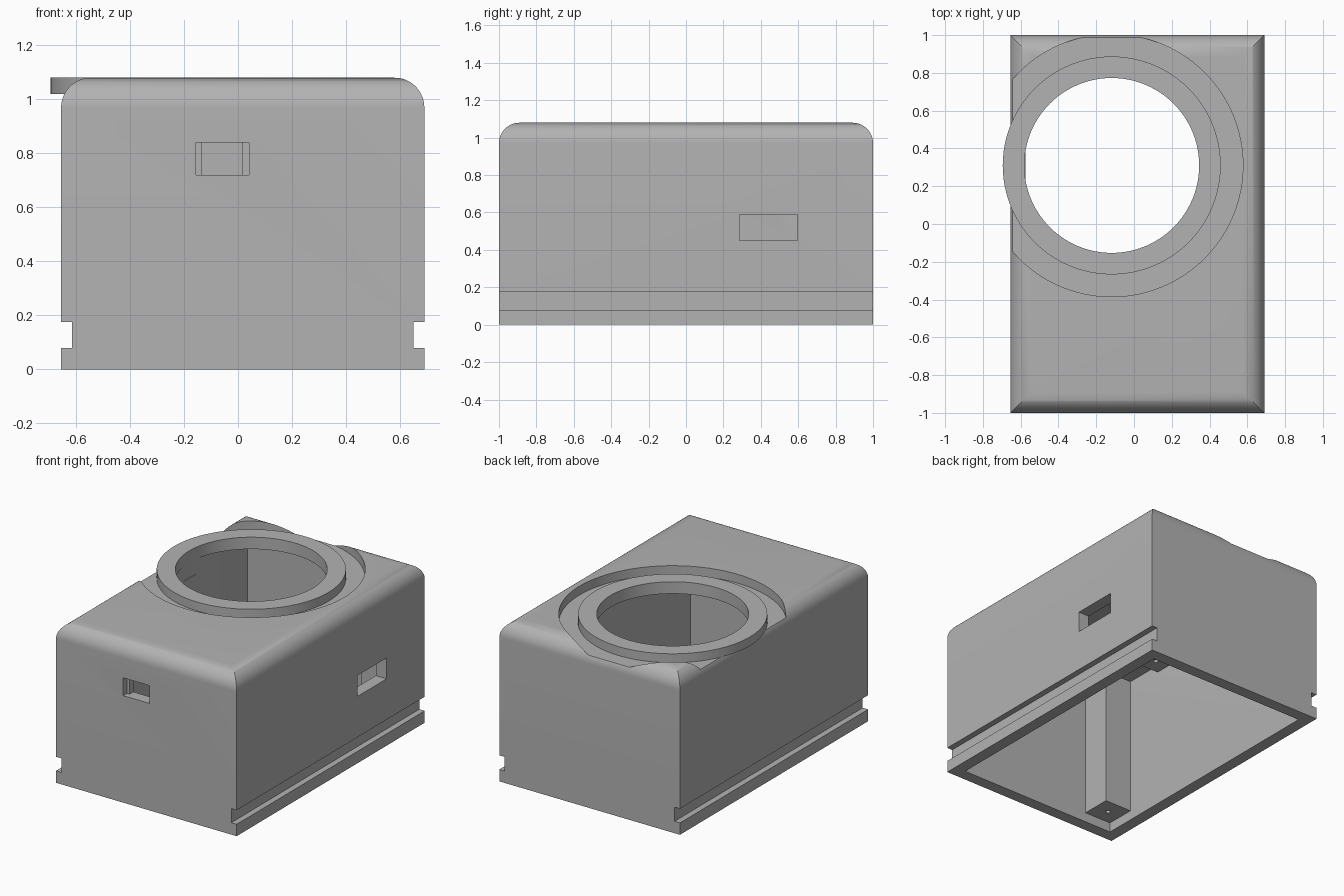
import bpy, bmesh, math
from mathutils import Matrix, Vector

old = bpy.data.objects.get("Cube")
if old:
    bpy.data.objects.remove(old, do_unlink=True)

# Overall sizes
X0, X1, Y0, Y1, TOP = -0.655, 0.69, -1.0, 1.0, 1.08
WALL, FILLET, FLOOR = 0.08, 0.11, 1.02
CENTRE = (-0.118, 0.31)

grey = bpy.data.materials.new("plain grey")
grey.use_nodes = True
colour = (0.45, 0.45, 0.45, 1)
grey.diffuse_color = colour
grey.node_tree.nodes["Principled BSDF"].inputs["Base Color"].default_value = colour


def make(name, bm):
    bmesh.ops.recalc_face_normals(bm, faces=bm.faces)
    mesh = bpy.data.meshes.new(name)
    bm.to_mesh(mesh)
    bm.free()
    mesh.materials.append(grey)
    obj = bpy.data.objects.new(name, mesh)
    bpy.context.collection.objects.link(obj)
    return obj


def box(name, x0, x1, y0, y1, z0, z1):
    bm = bmesh.new()
    size = Vector((x1 - x0, y1 - y0, z1 - z0))
    mid = Vector((x0 + x1, y0 + y1, z0 + z1)) / 2
    bmesh.ops.create_cube(bm, size=1, matrix=Matrix.LocRotScale(mid, None, size))
    return make(name, bm)


def cylinder(name, centre, radius, z0, z1, sides=96):
    bm = bmesh.new()
    bmesh.ops.create_cone(bm, cap_ends=True, segments=sides, radius1=radius, radius2=radius,
                          depth=z1 - z0, matrix=Matrix.Translation((*centre, (z0 + z1) / 2)))
    return make(name, bm)


def activate(obj):
    bpy.ops.object.select_all(action='DESELECT')
    obj.select_set(True)
    bpy.context.view_layer.objects.active = obj


def cut(obj, cutter):
    cutter.hide_render = True
    mod = obj.modifiers.new("cut", 'BOOLEAN')
    mod.operation, mod.solver, mod.object = 'DIFFERENCE', 'EXACT', cutter
    activate(obj)
    bpy.ops.object.modifier_apply(modifier=mod.name)
    bpy.data.objects.remove(cutter, do_unlink=True)


def smooth(obj):
    activate(obj)
    bpy.ops.object.shade_smooth_by_angle(angle=math.radians(30))


# Housing: stacked rectangles, shrinking along a quarter circle at the top
steps = 12
levels = [(0, 0)]
for i in range(steps + 1):
    a = math.pi / 2 * i / steps
    levels.append((FILLET * (1 - math.cos(a)), TOP - FILLET + FILLET * math.sin(a)))
bm = bmesh.new()
rings = []
for d, z in levels:
    corners = [(X0 + d, Y0 + d), (X1 - d, Y0 + d), (X1 - d, Y1 - d), (X0 + d, Y1 - d)]
    rings.append([bm.verts.new((x, y, z)) for x, y in corners])
for low, high in zip(rings, rings[1:]):
    for i in range(4):
        j = (i + 1) % 4
        bm.faces.new((low[i], low[j], high[j], high[i]))
bm.faces.new(rings[0])
bm.faces.new(rings[-1])
housing = make("housing", bm)

# Hollow inside, round recess and bore in the roof
cut(housing, box("cavity", X0 + WALL, X1 - WALL, Y0 + WALL, Y1 - WALL, -0.1, TOP - WALL))
cut(housing, cylinder("recess", CENTRE, 0.695, FLOOR, 1.3))
cut(housing, cylinder("bore", CENTRE, 0.463, 0.9, 1.3))

# Side grooves
for x in (X0, X1):
    cut(housing, box("groove", x - 0.04, x + 0.04, Y0 - 0.1, Y1 + 0.1, 0.08, 0.175))

# Stepped front slot and side slot
cut(housing, box("front_slot_outer", -0.155, 0.04, Y0 - 0.1, Y0 + 0.04, 0.72, 0.84))
cut(housing, box("front_slot_inner", -0.135, 0.015, Y0 - 0.1, Y0 + 0.2, 0.72, 0.84))
cut(housing, box("side_slot", X1 - 0.2, X1 + 0.1, 0.285, 0.595, 0.45, 0.59))
smooth(housing)

# Raised collar around the bore
collar = cylinder("collar", CENTRE, 0.577, FLOOR, TOP)
cut(collar, cylinder("collar_bore", CENTRE, 0.463, 0.9, 1.3))
smooth(collar)

# Screw posts in two opposite corners
post_size, lap = 0.2, 0.01
for name, x, y, s in (("front_right_post", X0 + WALL, Y0 + WALL, 1),
                      ("back_left_post", X1 - WALL, Y1 - WALL, -1)):
    xs = sorted((x - s * lap, x + s * post_size))
    ys = sorted((y - s * lap, y + s * post_size))
    post = box(name, *xs, *ys, 0.065, TOP - WALL + lap)
    middle = (x + s * post_size / 2, y + s * post_size / 2)
    cut(post, cylinder("screw_hole", middle, 0.015, -0.1, 0.3, 24))
    smooth(post)
